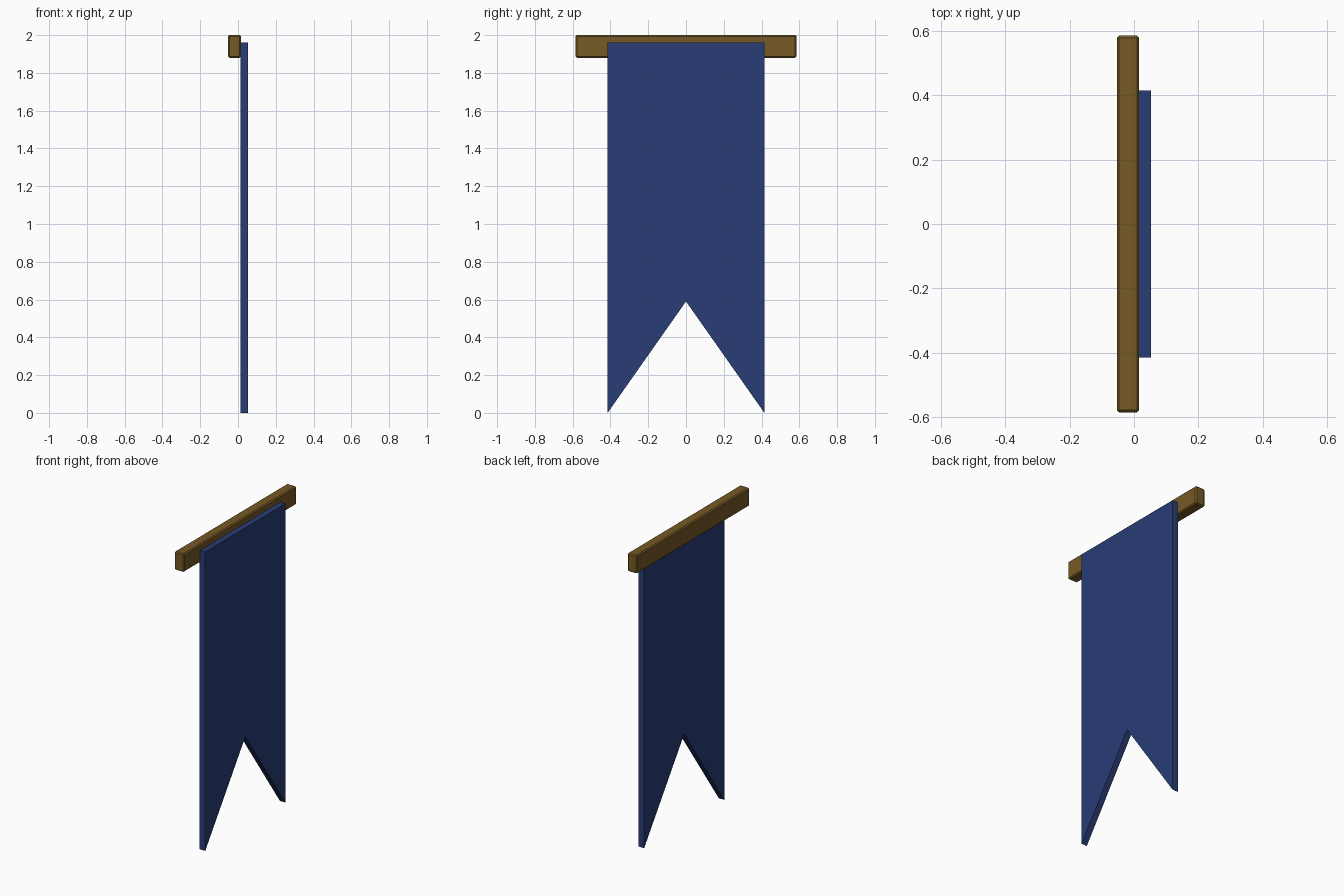
import bpy, bmesh

if "Cube" in bpy.data.objects:
    bpy.data.objects.remove(bpy.data.objects["Cube"])


def material(name, rgb):
    m = bpy.data.materials.new(name)
    m.diffuse_color = (*rgb, 1)
    m.use_nodes = True
    m.node_tree.nodes["Principled BSDF"].inputs["Base Color"].default_value = m.diffuse_color
    return m


def add_object(name, bm, mat):
    bmesh.ops.recalc_face_normals(bm, faces=bm.faces[:])
    mesh = bpy.data.meshes.new(name)
    bm.to_mesh(mesh)
    bm.free()
    mesh.materials.append(mat)
    ob = bpy.data.objects.new(name, mesh)
    bpy.context.collection.objects.link(ob)
    return ob


# Wooden crossbar with softly chamfered edges
X0, X1, Z0, Z1, HALF = -0.053, 0.016, 1.88, 2.0, 0.585
bm = bmesh.new()
bmesh.ops.create_cube(bm, size=1)
for v in bm.verts:
    v.co.x = X1 if v.co.x > 0 else X0
    v.co.y = HALF if v.co.y > 0 else -HALF
    v.co.z = Z1 if v.co.z > 0 else Z0
bar = add_object("crossbar", bm, material("wood", (0.18, 0.1, 0.018)))
bevel = bar.modifiers.new("chamfer", 'BEVEL')
bevel.width = 0.007
bevel.segments = 1

# Swallow-tailed cloth, extruded from its outline
outline = [(-0.415, 1.96), (-0.415, 0), (0, 0.59), (0.415, 0), (0.415, 1.96)]
bm = bmesh.new()
face = bm.faces.new([bm.verts.new((0.013, y, z)) for y, z in outline])
ext = bmesh.ops.extrude_face_region(bm, geom=[face])
moved = [g for g in ext["geom"] if isinstance(g, bmesh.types.BMVert)]
bmesh.ops.translate(bm, verts=moved, vec=(0.04, 0, 0))
# Split the concave faces down the middle
for f in [f for f in bm.faces if len(f.verts) == 5]:
    bmesh.ops.triangulate(bm, faces=[f])
add_object("banner_cloth", bm, material("blue_cloth", (0.022, 0.047, 0.18)))
